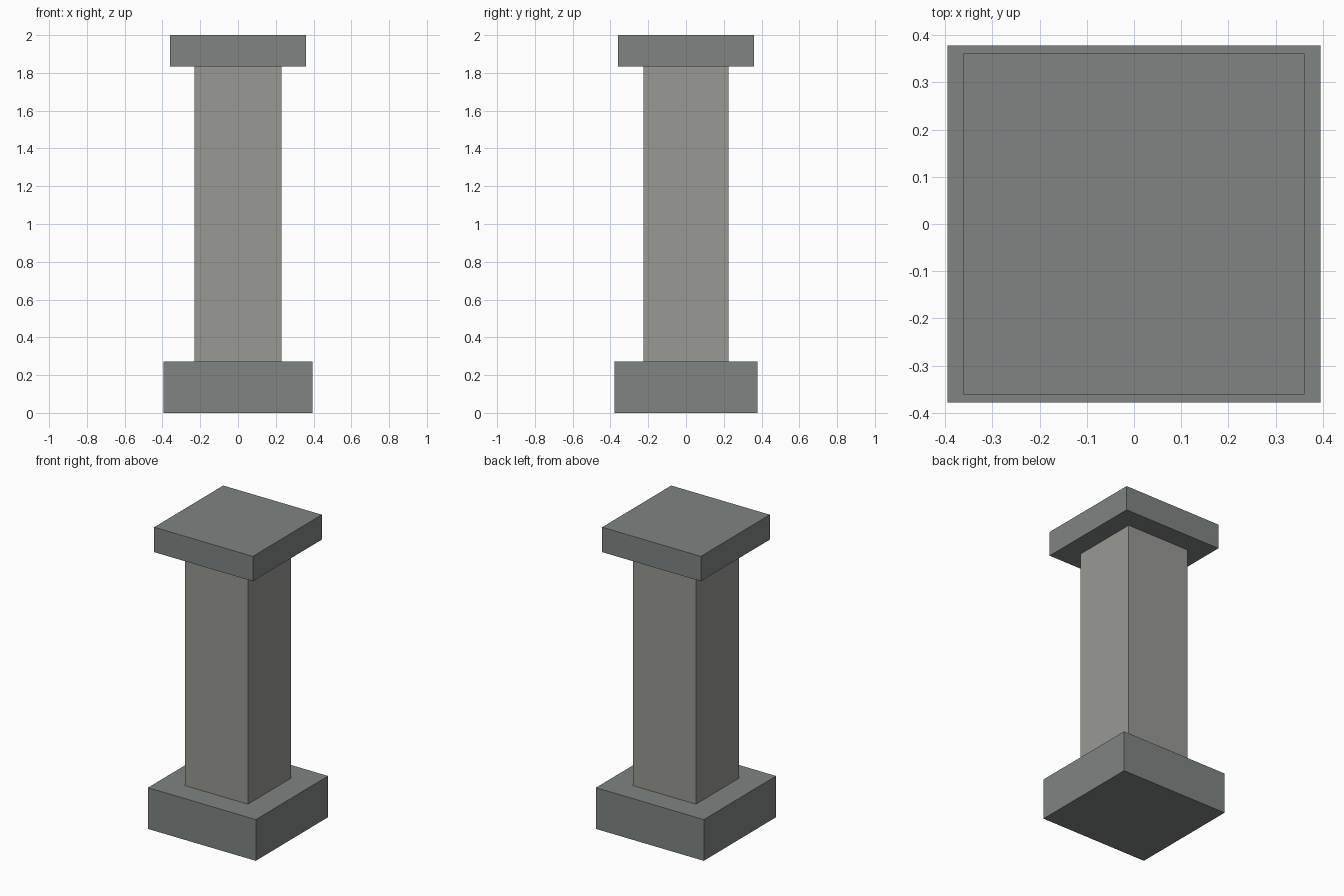
import bpy

if "Cube" in bpy.data.objects:
    bpy.data.objects.remove(bpy.data.objects["Cube"])


def material(name, rgb):
    m = bpy.data.materials.new(name)
    m.diffuse_color = (*rgb, 1)
    m.use_nodes = True
    m.node_tree.nodes["Principled BSDF"].inputs["Base Color"].default_value = m.diffuse_color
    return m


def block(name, half_x, half_y, z0, z1, mat):
    bpy.ops.mesh.primitive_cube_add(size=2, location=(0, 0, (z0 + z1) / 2))
    o = bpy.context.object
    o.name = name
    o.scale = (half_x, half_y, (z1 - z0) / 2)
    bpy.ops.object.transform_apply(location=False, rotation=False, scale=True)
    o.data.materials.append(mat)
    return o


dark_stone = material("dark_stone", (0.21, 0.235, 0.225))
light_stone = material("light_stone", (0.31, 0.32, 0.285))

# Plinth, square shaft and capital slab
block("base", 0.395, 0.378, 0.0, 0.273, dark_stone)
block("shaft", 0.231, 0.226, 0.273, 1.835, light_stone)
block("cap", 0.361, 0.361, 1.835, 2.0, dark_stone)
